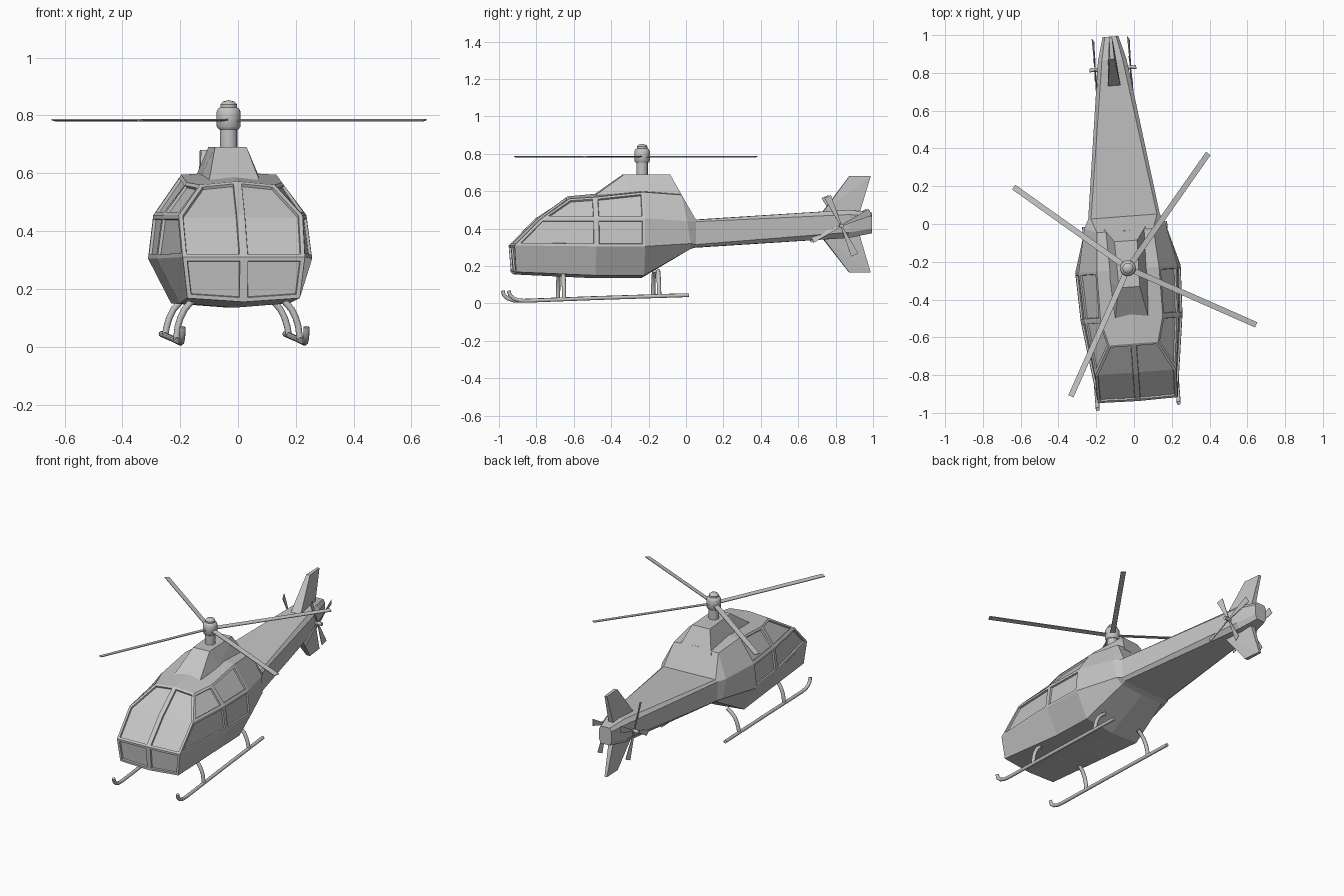
import bpy, bmesh, math
from mathutils import Matrix, Vector

old = bpy.data.objects.get("Cube")
if old:
    bpy.data.objects.remove(old, do_unlink=True)

grey = bpy.data.materials.new("light grey")
grey.use_nodes = True
grey.diffuse_color = (0.55, 0.55, 0.55, 1)
grey.node_tree.nodes["Principled BSDF"].inputs["Base Color"].default_value = (0.55, 0.55, 0.55, 1)

# The whole aircraft is turned slightly about z
PLACE = Matrix.Translation((-0.05, 0, 0)) @ Matrix.Rotation(math.radians(4.3), 4, 'Z')


def finish(name, bm, smooth=False):
    bmesh.ops.transform(bm, matrix=PLACE, verts=bm.verts)
    me = bpy.data.meshes.new(name)
    bm.to_mesh(me)
    bm.free()
    me.materials.append(grey)
    ob = bpy.data.objects.new(name, me)
    bpy.context.collection.objects.link(ob)
    if smooth:
        bpy.ops.object.select_all(action='DESELECT')
        bpy.context.view_layer.objects.active = ob
        ob.select_set(True)
        bpy.ops.object.shade_smooth_by_angle(angle=math.radians(40))
    return ob


def hull(name, points):
    bm = bmesh.new()
    for p in points:
        bm.verts.new(p)
    bmesh.ops.convex_hull(bm, input=bm.verts)
    bmesh.ops.dissolve_limit(bm, angle_limit=0.02, verts=bm.verts, edges=bm.edges)
    bmesh.ops.recalc_face_normals(bm, faces=bm.faces)
    finish(name, bm)


def tube(name, path, radius, sides=10):
    """Sweep a circle along a path that lies in one plane."""
    bm = bmesh.new()
    pts = [Vector(p) for p in path]
    rings = []
    for i, p in enumerate(pts):
        t = (pts[min(i + 1, len(pts) - 1)] - pts[max(i - 1, 0)]).normalized()
        side = (Vector((0, 1, 0)) if abs(t.y) < 0.3 and abs(t.x) > 0.01 else Vector((1, 0, 0)))
        a = (side - t * side.dot(t)).normalized()
        b = t.cross(a)
        rings.append([bm.verts.new(p + radius * (math.cos(k) * a + math.sin(k) * b))
                      for k in (math.tau * j / sides for j in range(sides))])
    for r, q in zip(rings, rings[1:]):
        for j in range(sides):
            n = (j + 1) % sides
            bm.faces.new((r[j], r[n], q[n], q[j]))
    bm.faces.new(rings[0])
    bm.faces.new(rings[-1])
    bmesh.ops.recalc_face_normals(bm, faces=bm.faces)
    finish(name, bm, True)


def lathe(name, profile, matrix, steps=20):
    bm = bmesh.new()
    vs = [bm.verts.new((r, 0, z)) for r, z in profile]
    es = [bm.edges.new(e) for e in zip(vs, vs[1:])]
    bmesh.ops.spin(bm, geom=vs + es, cent=(0, 0, 0), axis=(0, 0, 1), angle=math.tau, steps=steps)
    bmesh.ops.remove_doubles(bm, verts=bm.verts, dist=0.0005)
    bmesh.ops.recalc_face_normals(bm, faces=bm.faces)
    bmesh.ops.transform(bm, matrix=matrix, verts=bm.verts)
    finish(name, bm, True)


# Fuselage: half sections (x, y, z) from keel to roof centre, nose to tail
SECTIONS = [
    [(0, -.925, .155), (.195, -.925, .168), (.212, -.935, .31), (.215, -.79, .455), (.13, -.635, .56), (0, -.635, .572)],
    [(0, -.5, .135), (.19, -.5, .15), (.27, -.5, .305), (.25, -.5, .455), (.165, -.5, .568), (0, -.5, .585)],
    [(0, -.24, .135), (.2, -.24, .15), (.28, -.24, .305), (.262, -.24, .455), (.165, -.24, .595), (0, -.24, .605)],
    [(0, .01, .285), (.16, .01, .29), (.205, .01, .32), (.215, -.01, .44), (.15, -.035, .58), (0, -.035, .59)],
    [(0, .04, .297), (.165, .04, .3), (.185, .04, .315), (.19, .04, .437), (.175, .04, .447), (0, .04, .447)],
    [(0, .87, .35), (.055, .87, .35), (.076, .87, .38), (.076, .87, .475), (.055, .87, .5), (0, .87, .5)],
    [(0, .995, .375), (.03, .995, .375), (.042, .995, .4), (.042, .995, .465), (.03, .995, .485), (0, .995, .485)],
]
bm = bmesh.new()
rings = []
for half in SECTIONS:
    full = half + [(-x, y, z) for x, y, z in reversed(half[1:-1])]
    rings.append([bm.verts.new(p) for p in full])
panels = []
for i, (r, q) in enumerate(zip(rings, rings[1:])):
    for j in range(10):
        n = (j + 1) % 10
        f = bm.faces.new((r[j], r[n], q[n], q[j]))
        if i < 2 and j in (2, 3, 6, 7):      # cabin side windows
            panels.append([f])
bm.faces.new(rings[-1])

# Nose and windscreen, split by a centre post
r = rings[0]
mid = [r[0]]
for k in (2, 3):
    mid.append(bm.verts.new((0, r[k].co.y - 0.005, r[k].co.z)))
mid.append(r[5])
for side in ((1, 2, 3, 4), (9, 8, 7, 6)):
    fs = [bm.faces.new((r[side[k]], mid[k], mid[k + 1], r[side[k + 1]])) for k in range(3)]
    panels += [fs[:1], fs[1:]]
bmesh.ops.recalc_face_normals(bm, faces=bm.faces)
for fs in panels:
    bmesh.ops.inset_region(bm, faces=fs, thickness=0.014, use_even_offset=True)
    bmesh.ops.inset_region(bm, faces=fs, thickness=0.002, depth=-0.01, use_even_offset=True)
finish("fuselage", bm)

# Engine housing under the mast
hull("engine_housing", [(s * x, y, z) for s in (-1, 1) for x, y, z in (
    (.09, -.51, .565), (.1, -.3, .59), (.11, -.02, .56), (.055, -.335, .69), (.06, -.09, .69))])

# Main rotor
HUB = Vector((0, -.235, 0))
lathe("rotor_mast", [(0, .66), (.03, .66), (.03, .765), (0, .765)], Matrix.Translation(HUB))
lathe("rotor_hub", [(0, .752), (.034, .752), (.042, .762), (.042, .812), (.036, .824), (.029, .828),
                    (.029, .838), (.02, .848), (0, .853)], Matrix.Translation(HUB))
for k, deg in enumerate((55, 144.6, 246, 336.2)):
    spin = Matrix.Translation(HUB) @ Matrix.Rotation(math.radians(deg - 4.3), 4, 'Z')
    hull(f"rotor_blade_{k + 1}", [spin @ Vector((x, w, .783 + t + w * .15))
                                  for x in (.03, .742) for w in (-.015, .015) for t in (-.002, .002)])

# Tail fins: wide at the leading edge, thin at the tip
for name, zb, zt, y0 in (("upper_fin", .485, .68, .73), ("lower_fin", .365, .165, .72)):
    hull(name, [(s * x, y, z) for s in (-1, 1) for x, y, z in (
        (.034, y0, zb), (.016, .93, zb), (.012, .875, zt), (.008, .99, zt))])

# Tail rotors, one on each side
for s, label in ((1, "left"), (-1, "right")):
    centre = Vector((s * .094, .825, .415))
    turn = Matrix.Translation(centre) @ Matrix.Rotation(math.pi / 2, 4, 'Y')
    lathe(f"tail_rotor_hub_{label}", [(0, -.03), (.011, -.03), (.011, .03), (0, .03)], turn, 10)
    for k in range(4):
        rot = Matrix.Translation(centre) @ Matrix.Rotation(math.radians(25 + 90 * k), 4, 'X')
        hull(f"tail_blade_{label}_{k + 1}", [
            rot @ Vector((t + w * .25, y, w)) for y, h in ((.005, .004), (.172, .02))
            for w in (-h, h) for t in (-.0015, .0015)])

# Landing gear
for s, label in ((1, "left"), (-1, "right")):
    tube(f"skid_{label}", [(s * .215, y, z) for y, z in (
        (.0, .044), (-.5, .028), (-.87, .014), (-.91, .016), (-.94, .026), (-.96, .044), (-.967, .068))], .0105)
    for y, z, part in ((-.67, .022, "front"), (-.16, .038, "rear")):
        tube(f"{part}_strut_{label}", [(s * x, y, h) for x, h in (
            (.135, .175), (.16, .158), (.185, .13), (.2, .1), (.209, .07), (.215, z))], .0115)
